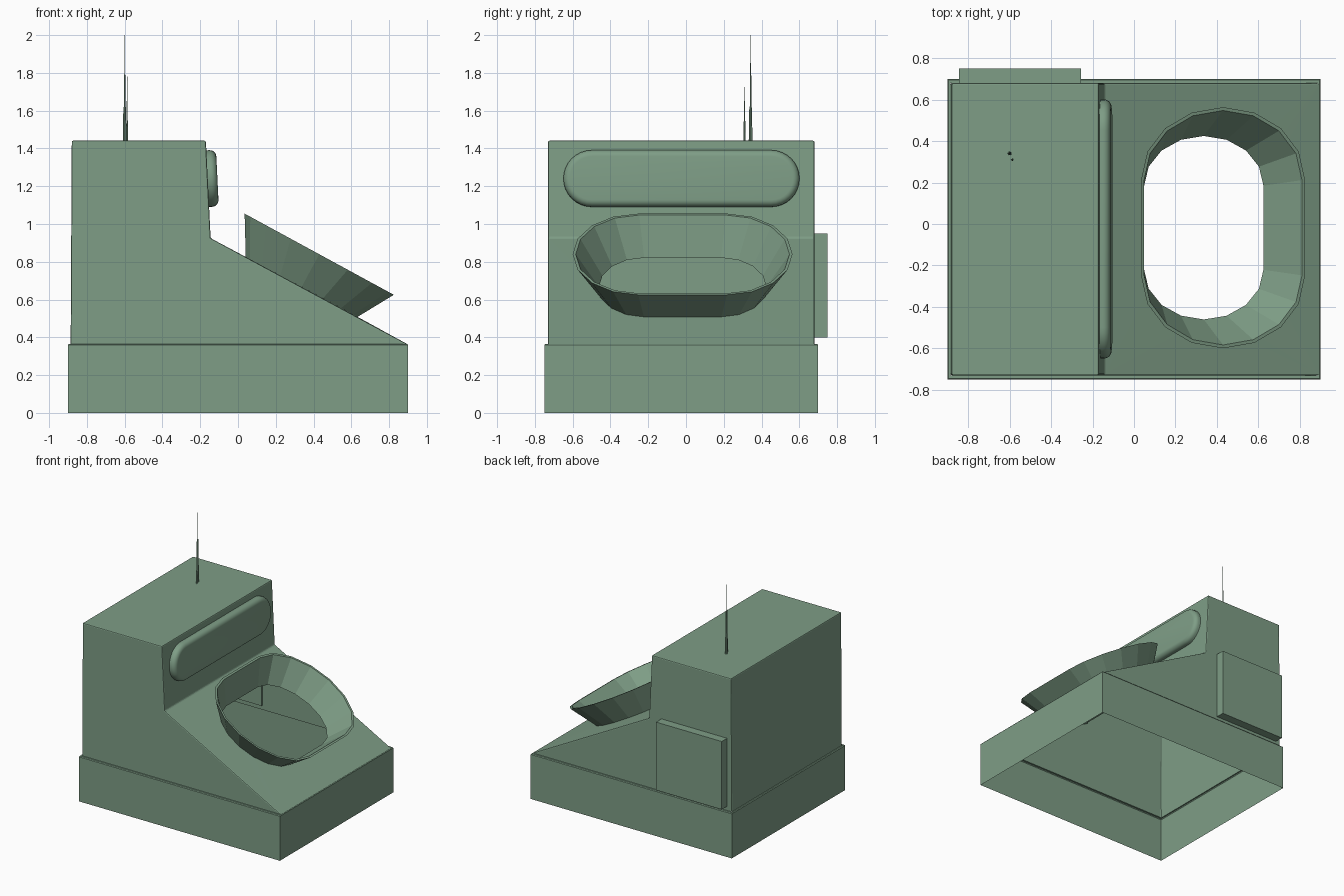
import bpy, bmesh, math
from mathutils import Vector, Matrix

if "Cube" in bpy.data.objects:
    bpy.data.objects.remove(bpy.data.objects["Cube"])

green = bpy.data.materials.new("muted_green")
green.diffuse_color = (0.21, 0.34, 0.24, 1)
green.use_nodes = True
green.node_tree.nodes["Principled BSDF"].inputs["Base Color"].default_value = green.diffuse_color


def finish(name, bm, smooth=None):
    me = bpy.data.meshes.new(name)
    bm.to_mesh(me)
    bm.free()
    me.materials.append(green)
    ob = bpy.data.objects.new(name, me)
    bpy.context.collection.objects.link(ob)
    if smooth:
        bpy.ops.object.select_all(action='DESELECT')
        ob.select_set(True)
        bpy.context.view_layer.objects.active = ob
        bpy.ops.object.shade_smooth_by_angle(angle=math.radians(smooth))
    return ob


def ring(bm, pts):
    return [bm.verts.new(p) for p in pts]


def bridge(bm, a, b):
    n = len(a)
    return [bm.faces.new((a[i], a[(i + 1) % n], b[(i + 1) % n], b[i])) for i in range(n)]


def rect(x0, x1, y0, y1, z):
    return [(x0, y0, z), (x1, y0, z), (x1, y1, z), (x0, y1, z)]


def oval(cx, ax, flat, by, z0, slope, n=8):
    # stretched oval lying in a plane that falls towards +x
    pts = []
    for side in (1, -1):
        for i in range(n + 1):
            t = math.pi * i / n
            x = cx + side * ax * math.cos(t)
            y = -0.018 + side * (flat + by * math.sin(t))
            pts.append((x, y, z0 - slope * (x - cx)))
    return pts


# Plinth: open underneath, narrow ledge on top
bm = bmesh.new()
loops = [ring(bm, rect(-0.9, 0.9, -0.75, 0.70, 0)),
         ring(bm, rect(-0.9, 0.9, -0.75, 0.70, 0.36)),
         ring(bm, rect(-0.895, 0.895, -0.745, 0.695, 0.366)),
         ring(bm, rect(-0.886, 0.886, -0.731, 0.681, 0.366))]
for a, b in zip(loops, loops[1:]):
    bridge(bm, a, b)
finish("plinth", bm)

# Housing: hollow shell with an open underside and an oval hole in the slope
SLOPE = 0.536
hole = oval(0.337, 0.288, 0.203, 0.24, 0.667, SLOPE)
bm = bmesh.new()
profile = [(-0.886, 0.366), (0.893, 0.366), (-0.145, 0.925), (-0.17, 1.441), (-0.88, 1.441)]
near = ring(bm, [(x, -0.731, z) for x, z in profile])
far = ring(bm, [(x, 0.681, z) for x, z in profile])
bm.faces.new(near)
bm.faces.new(far[::-1])
bridge(bm, far, near)
bmesh.ops.recalc_face_normals(bm, faces=bm.faces[:])
bm.normal_update()
bmesh.ops.delete(bm, geom=[f for f in bm.faces if f.normal.z < -0.9], context='FACES_ONLY')
edges = [e for e in bm.edges if len(e.link_faces) == 2 and e.calc_face_angle() > 0.3
         and not e.is_boundary]
bmesh.ops.bevel(bm, geom=edges, offset=0.008, segments=2, profile=0.5, affect='EDGES')
bm.normal_update()
slope_face = max((f for f in bm.faces if 0.8 < f.normal.z < 0.95), key=lambda f: f.calc_area())
outline = list(slope_face.edges)
bmesh.ops.delete(bm, geom=[slope_face], context='FACES_ONLY')
hv = ring(bm, hole)
rim = [bm.edges.new((hv[i - 1], hv[i])) for i in range(len(hv))]
bmesh.ops.triangle_fill(bm, edges=outline + rim, use_beauty=True,
                        normal=Vector((SLOPE, 0, 1)).normalized())
bmesh.ops.recalc_face_normals(bm, faces=bm.faces[:])
finish("housing", bm)

# Flared hood around the hole, with a thin lip
bm = bmesh.new()
loops = [ring(bm, p) for p in (
    oval(0.337, 0.296, 0.205, 0.245, 0.667, SLOPE),
    oval(0.43, 0.395, 0.235, 0.347, 0.84, 0.544),
    oval(0.43, 0.381, 0.23, 0.336, 0.84, 0.544),
    hole)]
for a, b in zip(loops, loops[1:]):
    bridge(bm, a, b)
bmesh.ops.recalc_face_normals(bm, faces=bm.faces[:])
finish("viewing_hood", bm)

# Padded headrest: stadium pad with rounded front edge, leaning with the wall
bm = bmesh.new()
R, STRAIGHT, DEPTH, ROUND = 0.15, 0.475, 0.055, 0.035
sections = [(R, 0.0)] + [(R - ROUND * (1 - math.cos(t)), DEPTH - ROUND + ROUND * math.sin(t))
                         for t in [math.pi / 2 * i / 6 for i in range(7)]]
loops = []
for r, d in sections:
    pts = []
    for side in (1, -1):
        for i in range(17):
            t = math.pi * i / 16
            pts.append((d, side * (STRAIGHT + r * math.sin(t)), side * r * math.cos(t)))
    loops.append(ring(bm, pts))
for a, b in zip(loops, loops[1:]):
    bridge(bm, a, b)
bm.faces.new(loops[-1])
bm.faces.new(loops[0][::-1])
bmesh.ops.recalc_face_normals(bm, faces=bm.faces[:])
pad = finish("headrest_pad", bm, 40)
pad.matrix_world = (Matrix.Translation((-0.164, -0.024, 1.24))
                    @ Matrix.Rotation(-math.atan2(0.025, 0.516), 4, 'Y'))

# Rear box, slightly sunk through the wall
bm = bmesh.new()
bridge_a = ring(bm, [(-0.845, 0.67, 0.40), (-0.257, 0.67, 0.40), (-0.257, 0.67, 0.95), (-0.845, 0.67, 0.95)])
bridge_b = ring(bm, [(v.co.x, 0.75, v.co.z) for v in bridge_a])
bridge(bm, bridge_a, bridge_b)
bm.faces.new(bridge_a)
bm.faces.new(bridge_b)
bmesh.ops.recalc_face_normals(bm, faces=bm.faces[:])
finish("rear_box", bm)


# Telescopic aerials
def aerial(name, x, y, top, r):
    bm = bmesh.new()
    h = top - 1.435
    steps = [(r, 0), (r * 0.7, 0.32), (r * 0.45, 0.33), (r * 0.4, 0.62), (r * 0.2, 0.63), (r * 0.15, 1)]
    loops = [ring(bm, [(x + q * math.cos(k * math.pi / 4), y + q * math.sin(k * math.pi / 4),
                        1.435 + f * h) for k in range(8)]) for q, f in steps]
    for a, b in zip(loops, loops[1:]):
        bridge(bm, a, b)
    bm.faces.new(loops[-1])
    finish(name, bm, 40)


aerial("tall_aerial", -0.60, 0.342, 2.0, 0.01)
aerial("short_aerial", -0.587, 0.31, 1.78, 0.006)
